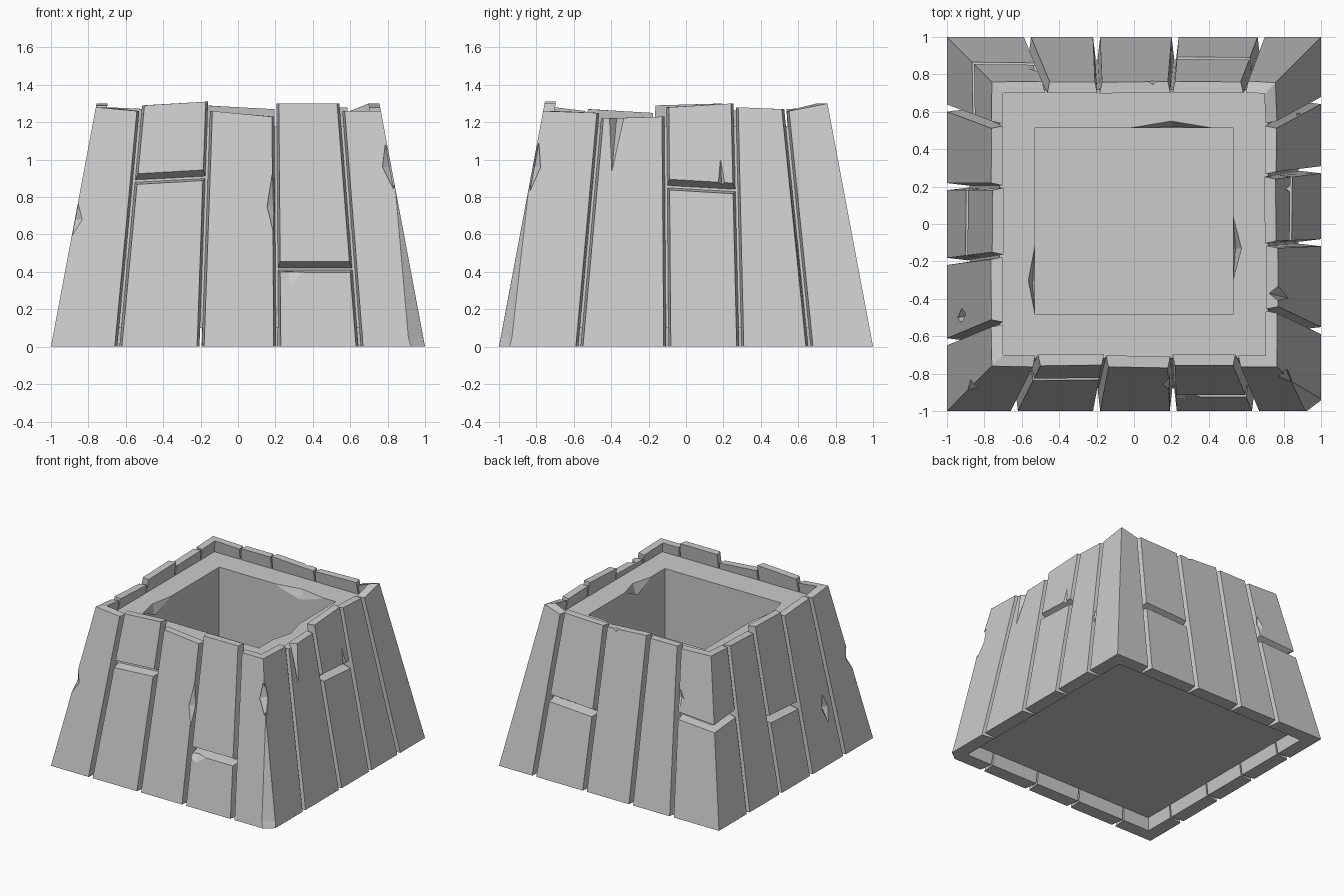
import bpy, bmesh
from mathutils import Vector

if "Cube" in bpy.data.objects:
    bpy.data.objects.remove(bpy.data.objects["Cube"])

stone = bpy.data.materials.new("weathered_grey")
stone.use_nodes = True
GREY = (0.6, 0.6, 0.6, 1)
stone.diffuse_color = GREY
stone.node_tree.nodes["Principled BSDF"].inputs["Base Color"].default_value = GREY

TOP = 1.28        # nominal wall height
LEAN = 0.24 / TOP  # inward slope of the walls
GAP_OUT, GAP_IN = 0.019, 0.006


def half(z):
    """Outer half width at height z."""
    return 1 - LEAN * z


def inner(z):
    """Inner half width of the planks at height z."""
    return half(z) - 0.11 + 0.05 * z / TOP


def make_object(name, bm):
    bmesh.ops.recalc_face_normals(bm, faces=bm.faces)
    mesh = bpy.data.meshes.new(name)
    bm.to_mesh(mesh)
    bm.free()
    mesh.materials.append(stone)
    obj = bpy.data.objects.new(name, mesh)
    bpy.context.collection.objects.link(obj)
    return obj


def skin(bm, rings, cap_start=True, cap_end=True):
    """Join four-sided rings of points into a solid."""
    loops = [[bm.verts.new(p) for p in ring] for ring in rings]
    for a, b in zip(loops, loops[1:]):
        for i in range(4):
            j = (i + 1) % 4
            bm.faces.new((a[i], a[j], b[j], b[i]))
    if cap_start:
        bm.faces.new(loops[0])
    if cap_end:
        bm.faces.new(loops[-1])


# Map (along the wall, outward, up) to the four sides
SIDES = {
    "front": lambda u, d, z: (u, -d, z),
    "right": lambda u, d, z: (d, u, z),
    "back": lambda u, d, z: (u, d, z),
    "left": lambda u, d, z: (-d, u, z),
}


def plank(name, side, edges, z0, z1, cut_low, cut_high):
    """Wedge block: narrow at the face, so neighbours leave a chamfered groove.
    edges are (bottom, top) positions, or None for a mitred corner;
    z0 and z1 are heights at the start and end of the plank."""
    place = SIDES[side]

    def corner(which, high, outer):
        z = (z1 if high else z0)[which]
        if outer and high and cut_high:
            z -= 0.012
        if outer and not high and cut_low:
            z += 0.035
        d = half(z) if outer else inner(z)
        sign = 1 if which else -1
        if edges[which] is None:
            u = sign * d
        else:
            low, top = edges[which]
            u = low + (top - low) * z / TOP
            u -= sign * (GAP_OUT if outer else GAP_IN)
        return place(u, d, z)

    bm = bmesh.new()
    skin(bm, [[corner(w, h, o) for w, h in ((0, 0), (1, 0), (1, 1), (0, 1))]
              for o in (True, False)])
    return make_object(name, bm)


# Groove positions (bottom, top), plank top heights (start, end), seams
WALLS = {
    "front": ([(-.64, -.52), (-.2, -.155), (.21, .2), (.65, .55)],
              [(1.28, 1.26), (1.29, 1.31), (1.26, 1.23), (1.3, 1.3), (1.26, 1.26)],
              {1: (.88, .9), 3: (.41, .41)}),
    "right": ([(-.57, -.455), (-.1, -.11), (.29, .26), (.66, .53)],
              [(1.26, 1.25), (1.22, 1.23), (1.28, 1.3), (1.28, 1.27), (1.26, 1.3)],
              {2: (.85, .83)}),
    "back": ([(-.57, -.47), (-.2, -.19), (.22, .2), (.68, .59)],
             [(1.28, 1.27), (1.28, 1.28), (1.29, 1.27), (1.27, 1.28), (1.26, 1.3)],
             {0: (.73, .75), 3: (.58, .6)}),
    "left": ([(-.63, -.53), (-.2, -.17), (.2, .2), (.62, .53)],
             [(1.28, 1.26), (1.27, 1.25), (1.29, 1.3), (1.26, 1.27), (1.27, 1.28)],
             {2: (.54, .56), 4: (.75, .73)}),
}
parts = {}
for side, (grooves, tops, seams) in WALLS.items():
    bounds = [None] + grooves + [None]
    for i, top in enumerate(tops):
        edges = bounds[i:i + 2]
        name = f"{side}_plank_{i + 1}"
        if i in seams:
            seam = seams[i]
            parts[name] = plank(name + "_lower", side, edges, (0, 0), seam, False, True)
            raised = tuple(z + 0.01 for z in seam)
            parts[name + "_upper"] = plank(name + "_upper", side, edges, raised, top, True, False)
        else:
            parts[name] = plank(name, side, edges, (0, 0), top, False, False)

# Hollow core block behind the planks, with a deep square well
CORE_LOW, CORE_TOP, FLOOR = 0.1, 1.18, 0.2


def square(h, z, shift=0.0):
    return [(x * h, y * h + shift, z) for x, y in ((-1, -1), (1, -1), (1, 1), (-1, 1))]


bm = bmesh.new()
skin(bm, [square(inner(CORE_LOW) + .004, CORE_LOW), square(inner(CORE_TOP) + .004, CORE_TOP),
          [(x, y * .94, z) for x, y, z in square(.53, CORE_TOP, .016)],
          [(x, y * .94, z) for x, y, z in square(.53, FLOOR, .016)]])
parts["core"] = make_object("core", bm)


# Chipped edges: leaning diamond-shaped bites
def chip(names, centre, size):
    c = Vector(centre)
    h = half(c.z)
    up = Vector((-LEAN * c.x / h, -LEAN * c.y / h, 1)) * size[2]
    axes = (Vector((size[0], 0, 0)), Vector((0, size[1], 0)), up)
    bm = bmesh.new()
    for axis in axes:
        bm.verts.new(c + axis)
        bm.verts.new(c - axis)
    bmesh.ops.convex_hull(bm, input=bm.verts)
    cutter = make_object("chip_cutter", bm)
    cutter.hide_render = True
    for name in names:
        obj = parts[name]
        mod = obj.modifiers.new("chip", "BOOLEAN")
        mod.operation, mod.solver, mod.object = "DIFFERENCE", "EXACT", cutter
        bpy.context.view_layer.objects.active = obj
        bpy.ops.object.modifier_apply(modifier=mod.name)
    bpy.data.objects.remove(cutter)


front_right = ["front_plank_5", "right_plank_1"]
front_left = ["front_plank_1", "left_plank_1"]
chip(front_right, (.99, -.99, .05), (.08, .06, .8))
chip(front_right, (.81, -.81, .96), (.05, .04, .16))
chip(front_left, (-.87, -.87, .68), (.04, .04, .09))
chip(["front_plank_3"], (.19, -.855, .75), (.04, .03, .2))
chip(["front_plank_4"], (.27, -.925, .4), (.09, .03, .06))
chip(["right_plank_2"], (.77, -.37, 1.23), (.05, .04, .3))
chip(["right_plank_3_upper"], (.84, .19, .87), (.03, .02, .15))
chip(["right_plank_4"], (.88, .61, .55), (.03, .03, .2))
chip(["back_plank_4"], (.58, .82, 1.0), (.05, .03, .12))
chip(["back_plank_3"], (.1, .76, 1.29), (.04, .03, .04))
chip(["back_plank_1_upper"], (-.53, .84, .9), (.05, .03, .1))
chip(["left_plank_2"], (-.92, -.49, .42), (.03, .04, .12))
chip(["left_plank_4"], (-.81, .57, 1.05), (.03, .03, .12))
# Worn rim of the well
chip(["core"], (.2, .51, CORE_TOP), (.24, .04, .08))
chip(["core"], (.53, -.13, CORE_TOP), (.045, .17, .1))
chip(["core"], (-.53, -.3, CORE_TOP), (.035, .18, .1))
